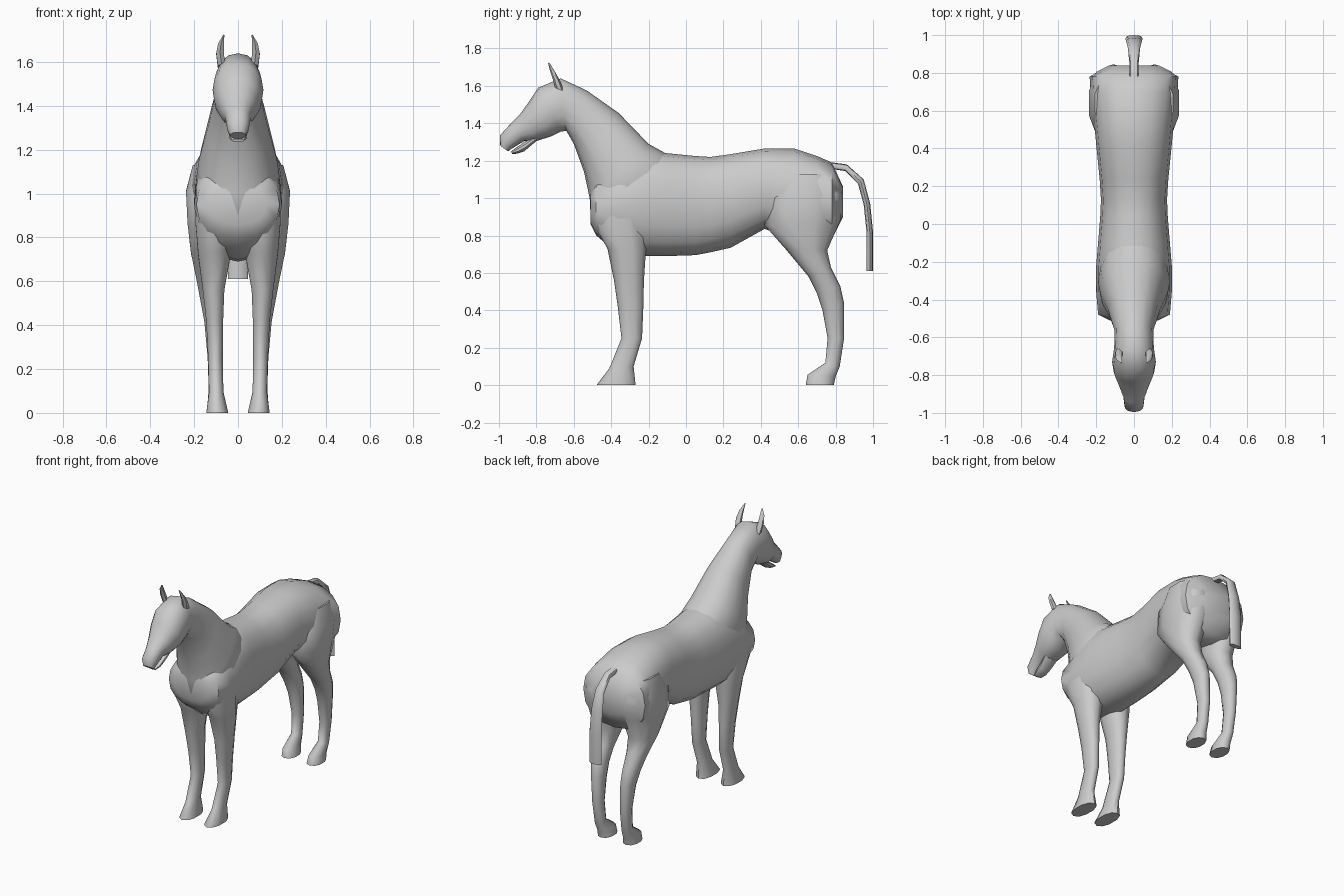
import bpy, bmesh, math
from mathutils import Vector

coat = bpy.data.materials.new("grey coat")
coat.diffuse_color = (0.6, 0.6, 0.6, 1)


def loft(name, rings, sides=12, power=2.2, mirror=False):
    """Skin rings given as (y1, z1, y2, z2, x_in, x_out): two profile points and an x span."""
    bm = bmesh.new()
    for s in ((1, -1) if mirror else (1,)):
        loops = []
        for y1, z1, y2, z2, xa, xb in rings:
            a, b = Vector((0, y1, z1)), Vector((0, y2, z2))
            mid, half = (a + b) / 2, (a - b) / 2
            loop = []
            for i in range(sides):
                t = 2 * math.pi * i / sides
                c, n = math.cos(t), math.sin(t)
                u = math.copysign(abs(c) ** (2 / power), c)
                v = math.copysign(abs(n) ** (2 / power), n)
                p = mid + half * u
                p.x = s * ((xa + xb) / 2 + v * (xb - xa) / 2)
                loop.append(bm.verts.new(p))
            loops.append(loop)
        for l, m in zip(loops, loops[1:]):
            for i in range(sides):
                j = (i + 1) % sides
                bm.faces.new((l[i], l[j], m[j], m[i]))
        bm.faces.new(loops[0])
        bm.faces.new(loops[-1])
    bmesh.ops.recalc_face_normals(bm, faces=bm.faces)
    me = bpy.data.meshes.new(name)
    bm.to_mesh(me)
    bm.free()
    me.materials.append(coat)
    me.shade_smooth()
    me.set_sharp_from_angle(angle=math.radians(50))
    ob = bpy.data.objects.new(name, me)
    bpy.context.collection.objects.link(ob)
    return ob


def sym(rows):
    return [(*r[:4], -r[4], r[4]) for r in rows]


# Torso: upright sections (y, top, bottom, half width) from chest to rump
torso = [(-.51, 1.03, .86, .13), (-.48, 1.10, .80, .19), (-.36, 1.20, .70, .20),
         (-.22, 1.26, .69, .20), (-.10, 1.24, .69, .19), (.05, 1.225, .695, .178),
         (.13, 1.22, .71, .175), (.24, 1.235, .735, .182), (.42, 1.265, .835, .20),
         (.58, 1.265, .78, .215), (.70, 1.225, .76, .23), (.78, 1.19, .78, .235),
         (.84, 1.06, .90, .13)]
loft("torso", sym([(y, t, y, b, w) for y, t, b, w in torso]), 16, 2.3)

# Neck and head: crest point, throat point, half width
loft("neck_and_head", sym([
    (-.06, 1.20, -.46, .84, .17), (-.11, 1.24, -.51, .90, .19), (-.20, 1.29, -.515, 1.00, .18),
    (-.36, 1.455, -.545, 1.14, .138), (-.53, 1.575, -.60, 1.29, .102),
    (-.67, 1.64, -.64, 1.36, .105), (-.79, 1.59, -.67, 1.355, .116),
    (-.84, 1.515, -.72, 1.33, .108), (-.89, 1.445, -.80, 1.305, .082),
    (-.945, 1.39, -.865, 1.305, .058), (-.995, 1.335, -.935, 1.262, .050),
    (-.993, 1.28, -.952, 1.25, .036)]), 16, 2.2)

# Lower jaw, parted slightly from the muzzle
loft("lower_jaw", sym([(-.80, 1.34, -.80, 1.305, .05), (-.865, 1.30, -.865, 1.25, .042),
                       (-.90, 1.275, -.90, 1.238, .04), (-.935, 1.25, -.93, 1.235, .028)]), 10)

# Legs: front point, back point, inner and outer x
loft("front_legs", [
    (-.48, 1.05, -.20, 1.05, .04, .185), (-.505, .88, -.20, .86, .02, .198),
    (-.42, .73, -.215, .71, .03, .185), (-.385, .56, -.225, .56, .06, .163),
    (-.365, .42, -.228, .42, .066, .147), (-.345, .25, -.235, .25, .068, .138),
    (-.41, .09, -.28, .10, .065, .134), (-.475, .005, -.27, .005, .043, .146),
    (-.475, 0, -.27, 0, .043, .146)], 10, 2.2, True)
loft("hind_legs", [
    (.50, 1.13, .78, 1.13, .04, .21), (.44, 1.0, .84, 1.02, .02, .242),
    (.42, .855, .825, .88, .015, .235), (.53, .73, .755, .72, .04, .218),
    (.655, .58, .775, .63, .06, .19), (.70, .49, .825, .53, .066, .172),
    (.73, .40, .845, .44, .068, .155), (.757, .25, .845, .25, .07, .14),
    (.745, .12, .822, .10, .068, .135), (.65, .055, .80, .045, .055, .14),
    (.64, 0, .79, 0, .045, .145)], 10, 2.2, True)

# Ears
loft("ears", [(-.70, 1.59, -.65, 1.57, .055, .095), (-.715, 1.645, -.675, 1.63, .062, .102),
              (-.73, 1.69, -.70, 1.675, .062, .092), (-.738, 1.725, -.728, 1.72, .062, .068)],
     6, 2, True)

# Tail
loft("tail", sym([(.75, 1.195, .75, 1.16, .025), (.86, 1.18, .85, 1.145, .025),
                  (.95, 1.10, .92, 1.075, .033), (.985, .97, .95, .965, .042),
                  (1.0, .82, .965, .82, .046), (1.0, .61, .965, .61, .045)]), 8, 2.6)
